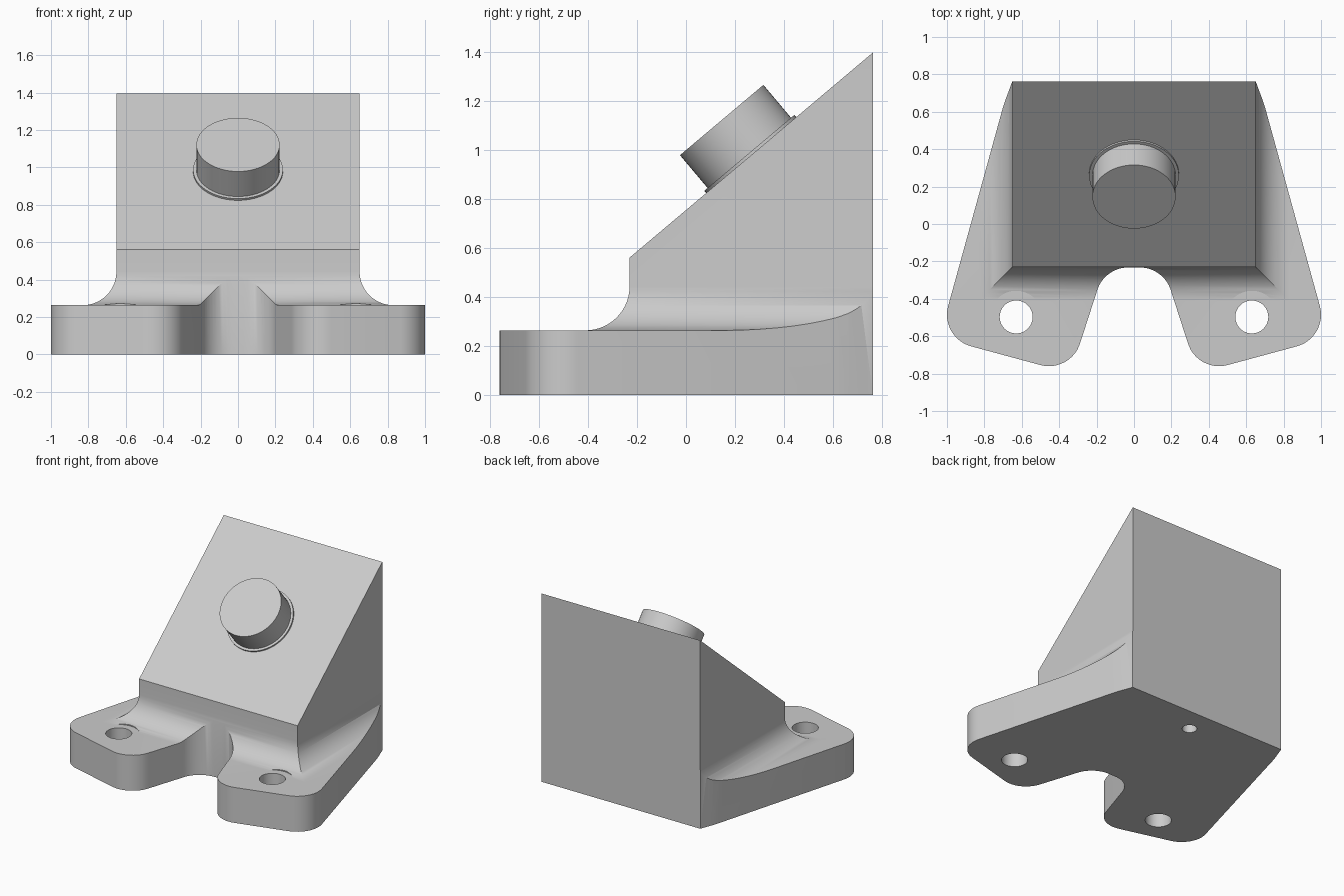
import bpy, bmesh
from math import sin, cos, pi, radians
from mathutils import Vector, Matrix

cube = bpy.data.objects.get("Cube")
if cube:
    bpy.data.objects.remove(cube)

grey = bpy.data.materials.new("light grey")
grey.use_nodes = True
grey.diffuse_color = (0.6, 0.6, 0.6, 1)
grey.node_tree.nodes["Principled BSDF"].inputs["Base Color"].default_value = (0.6, 0.6, 0.6, 1)


def loft(name, rings):
    """Closed solid through rings with equal point counts."""
    bm = bmesh.new()
    loops = [[bm.verts.new(p) for p in ring] for ring in rings]
    n = len(loops[0])
    for low, high in zip(loops, loops[1:]):
        for i in range(n):
            j = (i + 1) % n
            bm.faces.new((low[i], low[j], high[j], high[i]))
    bm.faces.new(loops[0][::-1])
    bm.faces.new(loops[-1])
    bmesh.ops.recalc_face_normals(bm, faces=bm.faces)
    mesh = bpy.data.meshes.new(name)
    bm.to_mesh(mesh)
    bm.free()
    mesh.materials.append(grey)
    obj = bpy.data.objects.new(name, mesh)
    bpy.context.collection.objects.link(obj)
    return obj


def select(obj):
    bpy.ops.object.select_all(action='DESELECT')
    obj.select_set(True)
    bpy.context.view_layer.objects.active = obj


def smooth(obj):
    select(obj)
    bpy.ops.object.shade_smooth_by_angle(angle=radians(30))


def boolean(obj, cutter, operation):
    select(obj)
    mod = obj.modifiers.new("cut", 'BOOLEAN')
    mod.operation, mod.solver, mod.object = operation, 'EXACT', cutter
    bpy.ops.object.modifier_apply(modifier=mod.name)
    bpy.data.objects.remove(cutter)


def cylinder(name, radius, foot, height, tilt=0.0):
    turn = Matrix.Translation(foot) @ Matrix.Rotation(tilt, 4, 'X')
    ring = lambda z: [turn @ Vector((radius * cos(a * pi / 32), radius * sin(a * pi / 32), z))
                      for a in range(64)]
    return loft(name, [ring(0), ring(height)])


def arc(cx, cy, r, start, end, steps=12):
    return [(cx + r * cos(radians(start + (end - start) * i / steps)),
             cy + r * sin(radians(start + (end - start) * i / steps))) for i in range(steps + 1)]


# Body dimensions
R = 0.175
FILLET = 0.18
PLATE, WIDTH, FRONT, BACK = 0.263, 0.65, -0.23, 0.762
LIP = 0.56
SLOPE = (1.396 - LIP) / (BACK - FRONT)
TILT = radians(40.1)

# Wedge body flaring into a wide plate through a concave fillet
far = BACK + 0.2


def ring(offset, z_front, z_back):
    w, f = WIDTH + offset, FRONT - offset
    return [(-w, f, z_front), (w, f, z_front), (w, far, z_back), (-w, far, z_back)]


rings = [ring(0.8, 0, 0), ring(0.8, PLATE, PLATE)]
for i in range(15):
    a = i / 14 * pi / 2
    z = PLATE + FILLET * (1 - cos(a))
    rings.append(ring(FILLET * (1 - sin(a)), z, z))
rings.append(ring(0, LIP, LIP + SLOPE * (far - FRONT)))
body = loft("bracket_body", rings)

# Plan outline: notch, rounded foot, tapering flank, curved back tip
half = arc(0.03, -0.232 - R, R, 90, 15)
half += arc(0.455, -0.585, R, 195, 285)
half += arc(0.825, -0.485, R, 285, 375)
half += [(0.703, 0.615), (0.687, 0.665), (0.668, 0.715), (WIDTH + 0.001, BACK)]
outline = half + [(-x, y) for x, y in reversed(half)]
prism = loft("outline_cutter", [[(x, y, z) for x, y in outline] for z in (-0.2, 1.9)])
boolean(body, prism, 'INTERSECT')

# Bolt holes with shallow spot faces, and a blind hole underneath
for x in (-0.63, 0.63):
    boolean(body, cylinder("spot_cutter", 0.14, (x, -0.497, PLATE + 0.0005), 0.1), 'DIFFERENCE')
    boolean(body, cylinder("hole_cutter", 0.088, (x, -0.497, -0.1), 0.6), 'DIFFERENCE')
boolean(body, cylinder("pin_cutter", 0.05, (0, 0.58, -0.1), 0.4), 'DIFFERENCE')
smooth(body)

# Button and collar on the sloped face
foot = Vector((0, 0.266, LIP + SLOPE * (0.266 - FRONT)))
normal = Vector((0, -sin(TILT), cos(TILT)))
smooth(cylinder("button_collar", 0.24, foot - normal * 0.02, 0.032, TILT))
smooth(cylinder("button", 0.2225, foot - normal * 0.02, 0.207, TILT))
